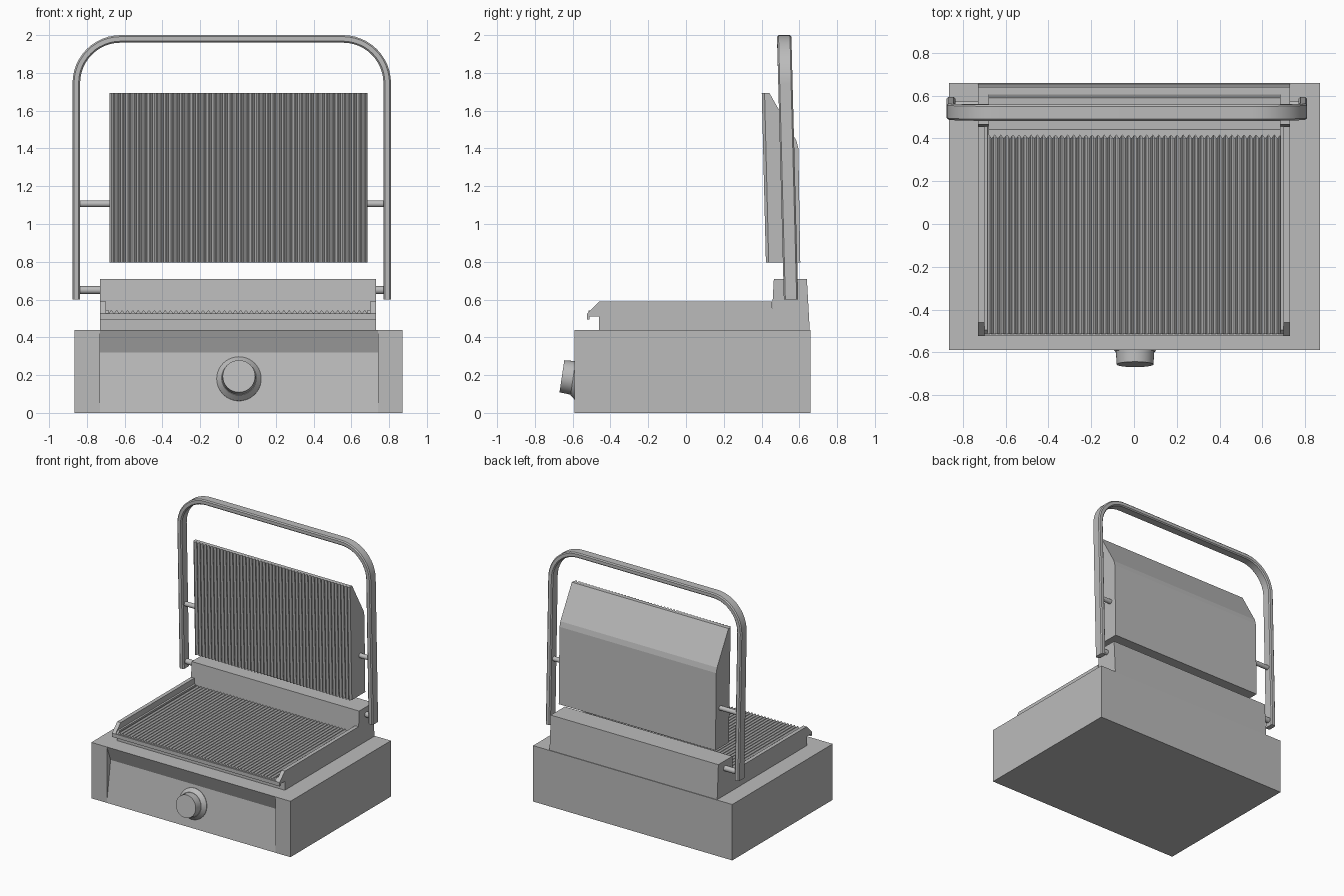
import bpy, bmesh
from math import sin, cos, pi, radians
from mathutils import Vector, Matrix

cube = bpy.data.objects.get("Cube")
if cube:
    bpy.data.objects.remove(cube, do_unlink=True)

steel = bpy.data.materials.new("brushed_grey")
steel.use_nodes = True
GREY = (0.5, 0.5, 0.5, 1)
steel.diffuse_color = GREY
steel.node_tree.nodes["Principled BSDF"].inputs["Base Color"].default_value = GREY


def finish(name, bm, smooth=False):
    bmesh.ops.recalc_face_normals(bm, faces=bm.faces)
    mesh = bpy.data.meshes.new(name)
    bm.to_mesh(mesh)
    bm.free()
    mesh.materials.append(steel)
    obj = bpy.data.objects.new(name, mesh)
    bpy.context.collection.objects.link(obj)
    if smooth:
        bpy.ops.object.select_all(action='DESELECT')
        obj.select_set(True)
        bpy.context.view_layer.objects.active = obj
        bpy.ops.object.shade_smooth_by_angle(angle=radians(35))
    return obj


def loft(name, rings, smooth=False):
    """Skin a series of equal closed rings and cap both ends."""
    bm = bmesh.new()
    loops = [[bm.verts.new(p) for p in ring] for ring in rings]
    n = len(loops[0])
    for a, b in zip(loops, loops[1:]):
        for i in range(n):
            j = (i + 1) % n
            bm.faces.new((a[i], a[j], b[j], b[i]))
    bm.faces.new(loops[0])
    bm.faces.new(loops[-1])
    return finish(name, bm, smooth)


def extrude_x(name, profile, x0, x1):
    return loft(name, [[(x, y, z) for y, z in profile] for x in (x0, x1)])


def turned(name, stations, frame, sides=40):
    """Round part from (radius, distance) stations along the frame's z axis."""
    angles = [2 * pi * i / sides for i in range(sides)]
    rings = [[frame @ Vector((r * cos(a), r * sin(a), d)) for a in angles]
             for r, d in stations]
    return loft(name, rings, True)


def ridge_section(x0, x1, count, depth):
    """Zigzag outline as (x, height) pairs, closed by a flat underside."""
    step = (x1 - x0) / count
    pts = [(x0, -0.004)]
    for i in range(count):
        x = x0 + i * step
        pts += [(x, 0), (x + step * 0.4, depth), (x + step * 0.6, depth)]
    return pts + [(x1, 0), (x1, -0.004)]


# Base housing: full-depth cheeks with a sloped control panel between them
FRONT, BACK, TOP = -0.59, 0.66, 0.44
panel = [(FRONT, 0), (-0.542, 0.32), (FRONT, TOP), (BACK, TOP), (BACK, 0)]
box = [(FRONT, 0), (FRONT, TOP), (BACK, TOP), (BACK, 0)]
extrude_x("base_housing", panel, -0.73, 0.74)
extrude_x("right_cheek", box, -0.865, -0.73)
extrude_x("left_cheek", box, 0.74, 0.87)

# Control knob standing square to the sloped panel
tilt = Matrix.Translation((0.005, -0.563, 0.18)) @ Matrix.Rotation(radians(81.5), 4, 'X')
turned("knob_collar", [(0.118, -0.01), (0.118, 0.004), (0.092, 0.035)], tilt)
turned("control_knob", [(0.09, 0.03), (0.086, 0.095)], tilt)

# Lower grill body with drip lip and rear hinge block
body = [(-0.46, TOP), (-0.46, 0.51), (-0.51, 0.51), (-0.51, 0.495), (-0.525, 0.495),
        (-0.525, 0.525), (0.455, 0.525), (0.465, 0.71), (0.64, 0.71), (0.655, TOP)]
extrude_x("grill_body", body, -0.73, 0.73)
wall = [(-0.525, 0.525), (-0.46, 0.59), (0.456, 0.59), (0.456, 0.525)]
curb = [(-0.515, 0.525), (-0.495, 0.545), (0.456, 0.545), (0.456, 0.525)]
for side, s in (("left", 1), ("right", -1)):
    extrude_x(side + "_tray_wall", wall, s * 0.70, s * 0.73)
    extrude_x(side + "_tray_curb", curb, s * 0.685, s * 0.70)

# Ribbed cooking plate in the tray
RIBS = 48
section = ridge_section(-0.685, 0.685, RIBS, 0.015)
loft("lower_ribbed_plate",
     [[(x, y, 0.526 + h) for x, h in section] for y in (-0.515, 0.457)])

# Upper lid with chamfered back and ribbed cooking face
lid = [(0.438, 0.795), (0.416, 1.693), (0.442, 1.693), (0.585, 1.44),
       (0.595, 1.40), (0.605, 0.795)]
extrude_x("upper_lid", lid, -0.68, 0.685)
section = ridge_section(-0.68, 0.685, RIBS, 0.015)
loft("upper_ribbed_plate",
     [[(x, y - h, z) for x, h in section] for y, z in ((0.438, 0.795), (0.416, 1.693))])

# Lift handle: a flat bar swept along a rounded arch, leaning forward
CX, HALF, ARCH, BEND = -0.033, 0.823, 1.98, 0.235
path = [(-HALF, 0.60, 0)]
for start, sx in ((0, -1), (1, 1)):
    for i in range(13):
        a = pi / 2 * (i / 12 if start == 0 else 1 - i / 12)
        path.append((sx * (HALF - BEND + BEND * cos(a)), ARCH - BEND + BEND * sin(a),
                     a))
path.append((HALF, 0.60, 0))
bar = [(-0.02, -0.030), (-0.012, -0.038), (0.012, -0.038), (0.02, -0.030),
       (0.02, 0.030), (0.012, 0.038), (-0.012, 0.038), (-0.02, 0.030)]


def lean(z):
    return 0.556 - (z - 0.60) * 0.026


rings = []
for x, z, a in path:
    s = 1 if x > 0 else -1
    # keep the outline running the same way round on both legs
    rings.append([(CX + x + s * cos(a) * u * s, lean(z) + v, z + sin(a) * u * s)
                  if s > 0 else
                  (CX + x - cos(a) * u, lean(z) + v, z + sin(a) * u)
                  for u, v in bar])
loft("lift_handle", rings, True)

# Pivot rods joining the handle to the lid and to the hinge block
for part, z, r, inner in (("lid", 1.107, 0.018, 0.67), ("hinge", 0.65, 0.021, 0.72)):
    for side, s in (("left", 1), ("right", -1)):
        end = CX + s * HALF
        axis = Matrix.Translation((0, lean(z), z)) @ Matrix.Rotation(pi / 2, 4, 'Y')
        turned(f"{side}_{part}_rod", [(r, s * inner), (r, end)], axis, 20)
